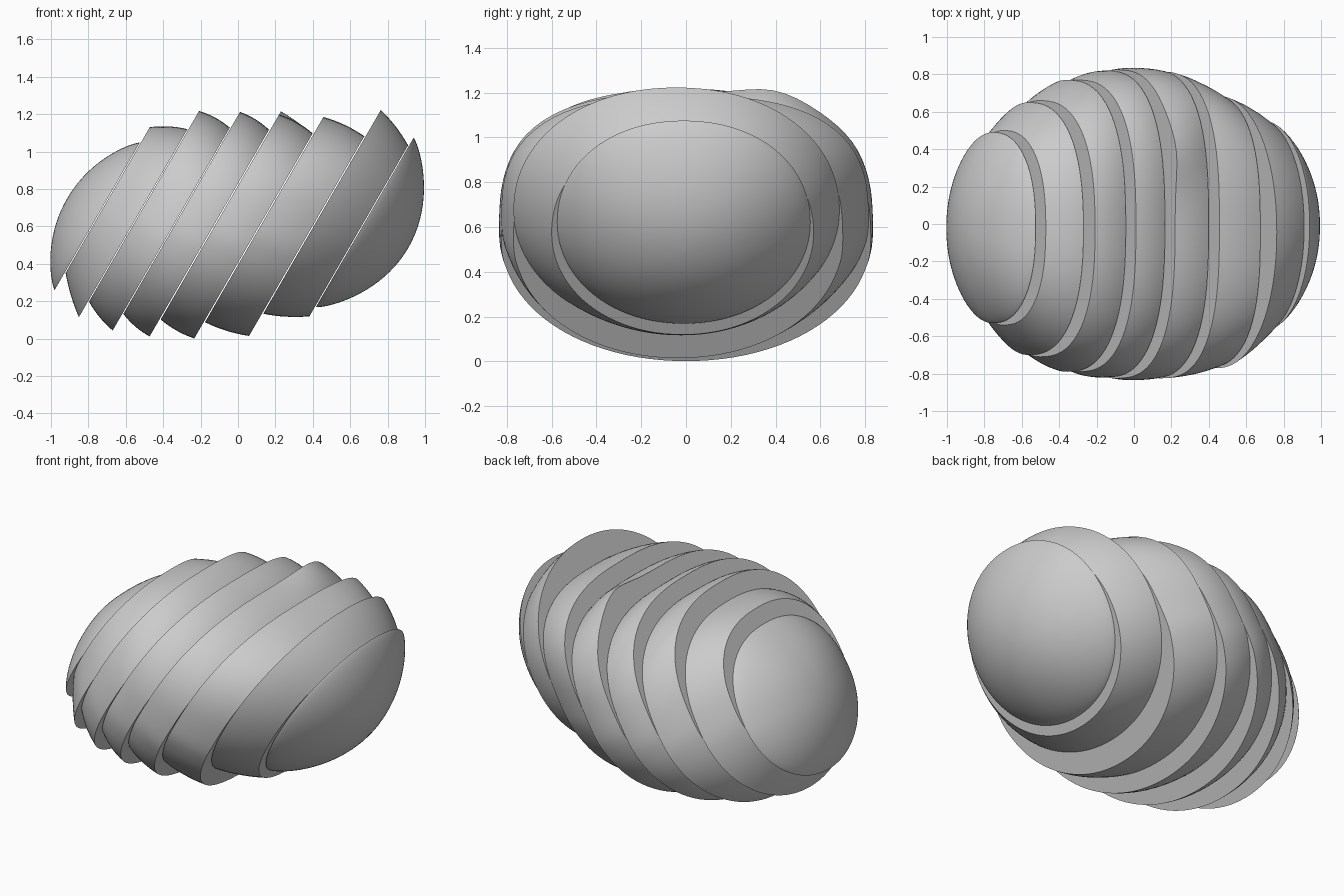
import bpy, bmesh, math

if "Cube" in bpy.data.objects:
    bpy.data.objects.remove(bpy.data.objects["Cube"])

C, S = math.cos(math.radians(60)), math.sin(math.radians(60))
N = 96

def to_world(s, t, y):
    # s runs across the tilted slices, t runs up along the cutting plane
    return (S * s + C * t, y, -C * s + S * t)

def ring(bm, s, tlo, thi, ylo, yhi, power, lump=0.0):
    # rounded cross-section: ellipse below, fuller on top
    tc, th, yc, yh = (tlo + thi) / 2, (thi - tlo) / 2, (ylo + yhi) / 2, (yhi - ylo) / 2
    out = []
    for i in range(N):
        a = 2 * math.pi * i / N
        c, d = math.cos(a), math.sin(a)
        n = 2.05 + (power - 2.05) * max(0.0, min(1.0, 0.5 + 2 * d))
        r = (abs(c) ** n + abs(d) ** n) ** (-1 / n)
        y, t = yc + yh * r * c, tc + th * r * d
        if d > 0:
            t += lump * math.exp(-((y - 0.4) / 0.19) ** 2)
        out.append(bm.verts.new(to_world(s, t, y)))
    return out

def loft(name, rings):
    bm = bmesh.new()
    loops = [ring(bm, *r) for r in rings]
    for a, b in zip(loops, loops[1:]):
        for i in range(N):
            j = (i + 1) % N
            bm.faces.new((a[i], a[j], b[j], b[i]))
    bm.faces.new(loops[0])
    bm.faces.new(loops[-1])
    bmesh.ops.recalc_face_normals(bm, faces=bm.faces)
    me = bpy.data.meshes.new(name)
    bm.to_mesh(me)
    bm.free()
    ob = bpy.data.objects.new(name, me)
    bpy.context.collection.objects.link(ob)
    bpy.ops.object.select_all(action='DESELECT')
    ob.select_set(True)
    bpy.context.view_layer.objects.active = ob
    bpy.ops.object.shade_smooth_by_angle(angle=math.radians(35))

def slab(name, a, b, power, lump=0.0):
    # middle slice between two faces, sides bulging slightly
    rings = []
    for k in range(9):
        f = k / 8
        v = [p + (q - p) * f for p, q in zip(a, b)]
        g = 0.01 * 4 * f * (1 - f)
        rings.append((v[0], v[1] - g, v[2] + g, v[3] - g, v[4] + g, power, lump * (1 - f)))
    loft(name, rings)

def dome(name, base, depth, power):
    # rounded end slice with a shallow cap profile
    s, tlo, thi, ylo, yhi = base
    tc, yc = (tlo + thi) / 2, (ylo + yhi) / 2
    rings = []
    for k in range(21):
        r = max(math.cos(math.pi / 2 * k / 20), 0.004)
        h = (1 - r * r) ** 0.85
        rings.append((s + depth * h, tc + (tlo - tc) * r, tc + (thi - tc) * r,
                      yc + (ylo - yc) * r, yc + (yhi - yc) * r, power))
    loft(name, rings)

# rounded ends
dome("left_end", (-0.979, -0.265, 0.645, -0.53, 0.49), -0.187, 2.3)
dome("right_end", (0.276, 0.354, 1.400, -0.575, 0.555), 0.27, 2.1)

# middle slices: (plane offset, bottom, top, front, back) at each face
slabs = [
    ((-0.974, -0.157, 0.744, -0.54, 0.50), (-0.794, -0.326, 0.835, -0.70, 0.65), 2.4, 0),
    ((-0.789, -0.227, 0.950, -0.71, 0.66), (-0.602, -0.297, 0.955, -0.79, 0.77), 2.5, 0),
    ((-0.597, -0.192, 1.055, -0.79, 0.77), (-0.415, -0.226, 1.050, -0.82, 0.82), 2.6, 0),
    ((-0.409, -0.118, 1.148, -0.825, 0.825), (-0.203, -0.116, 1.150, -0.825, 0.825), 2.7, 0.045),
    ((-0.197, -0.012, 1.255, -0.825, 0.815), (0.044, 0.042, 1.275, -0.77, 0.70), 2.7, 0),
    ((0.050, 0.183, 1.440, -0.77, 0.685), (0.271, 0.294, 1.350, -0.60, 0.57), 2.1, 0),
]
for i, args in enumerate(slabs):
    slab("slice_%d" % (i + 1), *args)
